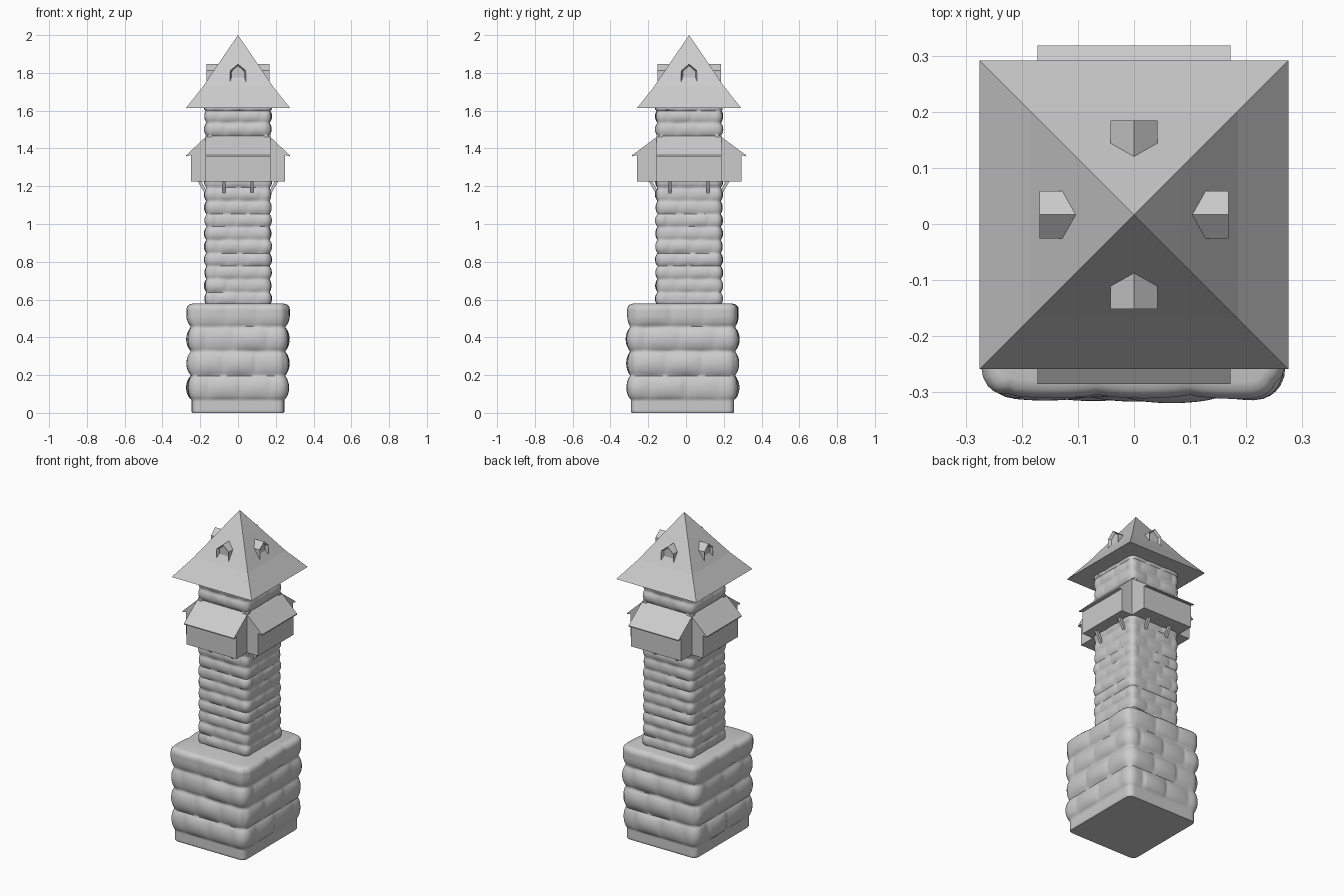
import bpy, bmesh, math, random
from mathutils import Matrix, Vector

if "Cube" in bpy.data.objects:
    bpy.data.objects.remove(bpy.data.objects["Cube"])

CY = 0.0165  # tower axis in y


def finish(name, bm, smooth=False):
    bmesh.ops.recalc_face_normals(bm, faces=bm.faces)
    me = bpy.data.meshes.new(name)
    bm.to_mesh(me)
    bm.free()
    ob = bpy.data.objects.new(name, me)
    bpy.context.collection.objects.link(ob)
    if smooth:
        for p in me.polygons:
            p.use_smooth = True
    return ob


def masonry(name, hx, hy, cy, z0, z1, row0, row_h, bricks, bump, rad, nz, n, seed):
    """Rounded square column whose surface swells into pillow-shaped stones."""
    rnd = random.Random(seed)
    amp = [[rnd.uniform(0.6, 1.0) for _ in range(bricks * 4)] for _ in range(40)]
    shift = [(r % 2) * 0.5 + rnd.uniform(-0.12, 0.12) for r in range(40)]
    bm = bmesh.new()
    rings = []

    def ring(z, inset):
        r = (z - row0) / row_h
        row = max(0, math.floor(r))
        fv = max(0.0, math.sin(math.pi * (r - row))) ** 0.6 if r > 0 else 0
        if z > z1 - row_h * 0.5:
            fv = 1.0
        vs = []
        for side in range(4):
            for i in range(n):
                t = i / n
                a, b = 2 * t - 1, -1
                for _ in range(side):
                    a, b = -b, a
                px, py = a * hx, b * hy
                cx = max(-hx + rad, min(hx - rad, px))
                cyy = max(-hy + rad, min(hy - rad, py))
                nv = Vector((px - cx, py - cyy, 0)).normalized()
                u = (side + t) * bricks + shift[row] + 0.5
                k = math.floor(u)
                fu = 0.62 + 0.38 * math.sin(math.pi * (u - k)) ** 0.6
                out = rad + bump * fv * fu * amp[row][k % (bricks * 4)] - inset
                vs.append(bm.verts.new((cx + nv.x * out, cyy + nv.y * out + cy, z)))
        rings.append(vs)

    e = bump
    ring(z0, 0.004)
    for j in range(nz + 1):
        ring(z0 + 0.006 + (z1 - e - z0 - 0.006) * j / nz, 0)
    for j in (1, 2, 3):  # rounded upper rim
        a = j / 3 * math.pi / 2
        ring(z1 - e + e * math.sin(a), e * (1 - math.cos(a)))
    m = len(rings[0])
    for lo, hi in zip(rings, rings[1:]):
        for i in range(m):
            bm.faces.new((lo[i], lo[(i + 1) % m], hi[(i + 1) % m], hi[i]))
    bm.faces.new(rings[0])
    bm.faces.new(rings[-1])
    ob = finish(name, bm, True)
    bpy.context.view_layer.objects.active = ob
    ob.select_set(True)
    bpy.ops.object.shade_smooth_by_angle(angle=math.radians(50))
    ob.select_set(False)


def side_matrix(k):
    """Local -y faces outwards on side k of the tower."""
    return Matrix.Translation((0, CY, 0)) @ Matrix.Rotation(k * math.pi / 2, 4, 'Z')


def prism(bm, pts, vec):
    a = [bm.verts.new(p) for p in pts]
    b = [bm.verts.new(Vector(p) + Vector(vec)) for p in pts]
    bm.faces.new(a)
    bm.faces.new(b[::-1])
    for i in range(len(a)):
        j = (i + 1) % len(a)
        bm.faces.new((a[i], a[j], b[j], b[i]))
    return a


# stone base and shaft
masonry("stone_base", 0.245, 0.273, -0.018, 0, 0.578, 0.07, 0.128, 3, 0.03, 0.035, 60, 44, 3)
masonry("stone_shaft", 0.165, 0.165, CY, 0.54, 1.64, 0.57, 0.069, 3, 0.016, 0.022, 130, 36, 8)

for k in range(4):
    d = 0.276 if k % 2 == 0 else 0.248
    # overhanging gallery with lean-to roof
    bm = bmesh.new()
    prof = [(0.14, 1.225), (d, 1.225), (d, 1.365), (d + 0.026, 1.358), (d + 0.026, 1.364),
            (0.172, 1.46), (0.14, 1.484)]
    prism(bm, [(-0.172, -y, z) for y, z in prof], (0.344, 0, 0))
    bm.transform(side_matrix(k))
    finish(f"gallery_{k}", bm)

    # struts below the gallery
    bm = bmesh.new()
    sx = 0.075 if k % 2 == 0 else 0.1
    for x in (-sx, sx):
        prism(bm, [(x - 0.008, -0.16, 1.16), (x - 0.008, -0.175, 1.16),
                   (x - 0.008, -0.215, 1.228), (x - 0.008, -0.195, 1.228)], (0.016, 0, 0))
    bm.transform(side_matrix(k))
    finish(f"struts_{k}", bm)

    # roof dormer with recessed window
    bm = bmesh.new()
    w = 0.042
    prism(bm, [(-w, -0.168, 1.735), (w, -0.168, 1.735), (w, -0.168, 1.813),
               (0, -0.168, 1.848), (-w, -0.168, 1.813)], (0, 0.11, 0))
    bm.normal_update()
    front = [f for f in bm.faces if all(v.co.y < -0.16 for v in f.verts)]
    bmesh.ops.inset_region(bm, faces=front, thickness=0.010, depth=0)
    for v in front[0].verts:
        v.co.y += 0.016
    bm.transform(side_matrix(k))
    finish(f"dormer_{k}", bm)

# slightly flared pyramid roof
bm = bmesh.new()
prev = None
for h, z in ((0.275, 1.615), (0.185, 1.728), (0.085, 1.876)):
    cur = [bm.verts.new((sx * h, CY + sy * h, z)) for sx, sy in ((-1, -1), (1, -1), (1, 1), (-1, 1))]
    if prev:
        for i in range(4):
            bm.faces.new((prev[i], prev[(i + 1) % 4], cur[(i + 1) % 4], cur[i]))
    else:
        bm.faces.new(cur)
    prev = cur
tip = bm.verts.new((0, CY, 2.0))
for i in range(4):
    bm.faces.new((prev[i], prev[(i + 1) % 4], tip))
finish("roof", bm)
